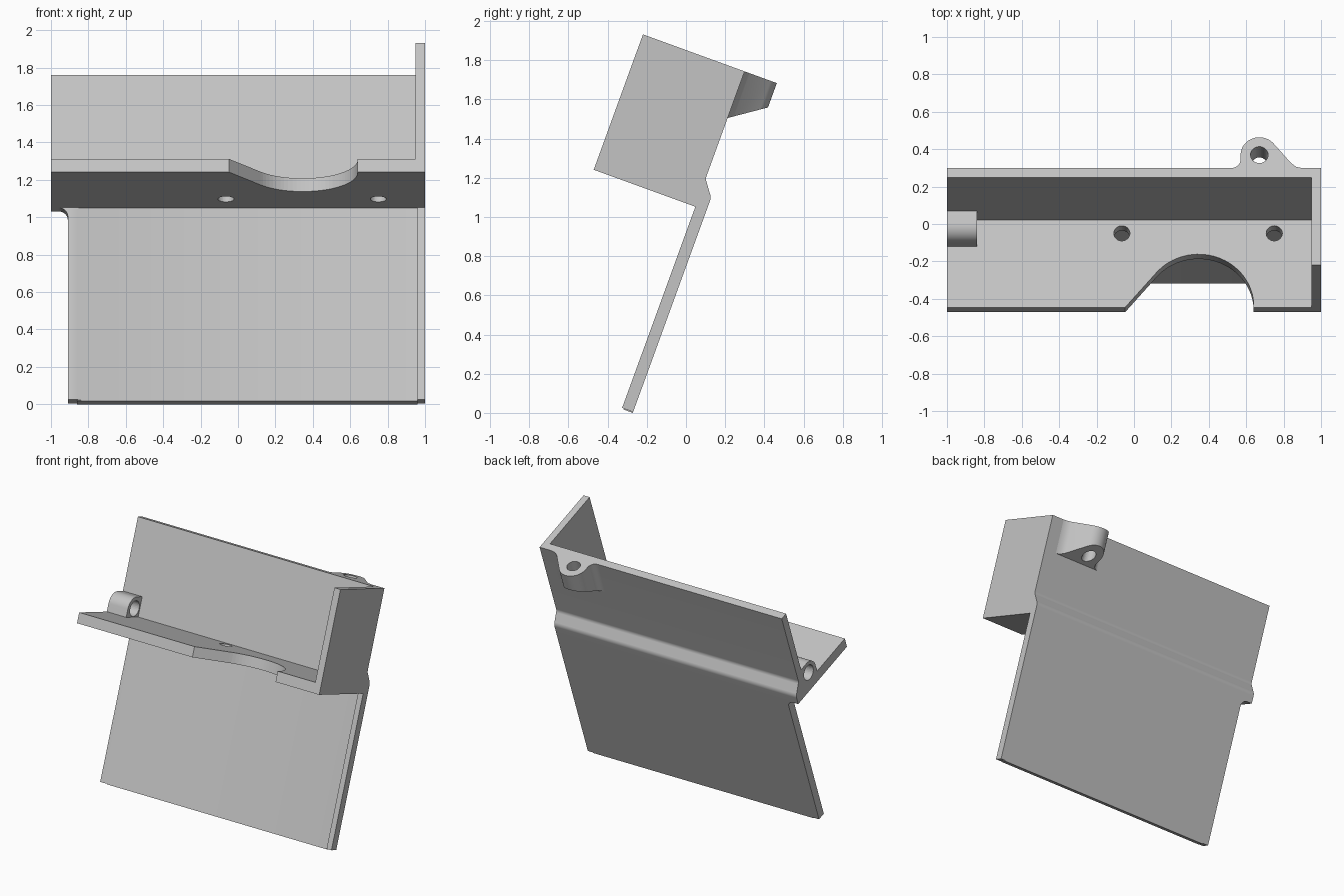
import bpy, bmesh, math
from mathutils import Matrix

cube = bpy.data.objects.get("Cube")
if cube:
    bpy.data.objects.remove(cube, do_unlink=True)

# Everything is built upright (x, u = depth, v = height), then leaned back
TILT = Matrix.Rotation(math.radians(-20), 4, 'X')

grey = bpy.data.materials.new("light grey")
grey.use_nodes = True
grey.diffuse_color = (0.55, 0.55, 0.55, 1)
grey.node_tree.nodes["Principled BSDF"].inputs["Base Color"].default_value = grey.diffuse_color


def arc(cx, cy, r, a0, a1, n=12):
    """Points on an arc, angles in degrees."""
    angles = [math.radians(a0 + (a1 - a0) * i / n) for i in range(n + 1)]
    return [(cx + r * math.cos(a), cy + r * math.sin(a)) for a in angles]


def circle(cx, cy, r, n=32):
    return arc(cx, cy, r, 0, 360, n)[:-1]


def prism(name, outline, axis, lo, hi, slope=None):
    """Extrude an outline along x, u or v; slope resets the height of the low end."""
    place = {'x': lambda a, b, t: (t, a, b),
             'u': lambda a, b, t: (a, t, b),
             'v': lambda a, b, t: (a, b, t)}[axis]
    bm = bmesh.new()
    low = [bm.verts.new(place(a, b, lo)) for a, b in outline]
    high = [bm.verts.new(place(a, b, hi)) for a, b in outline]
    if slope:
        for v in low:
            v.co.z = slope(v.co.y)
    bm.faces.new(low)
    bm.faces.new(high)
    for i in range(len(low)):
        j = (i + 1) % len(low)
        bm.faces.new((low[i], low[j], high[j], high[i]))
    bmesh.ops.recalc_face_normals(bm, faces=bm.faces)
    mesh = bpy.data.meshes.new(name)
    bm.to_mesh(mesh)
    bm.free()
    mesh.materials.append(grey)
    obj = bpy.data.objects.new(name, mesh)
    bpy.context.collection.objects.link(obj)
    obj.matrix_world = TILT
    return obj


def cut(obj, cutter):
    mod = obj.modifiers.new(cutter.name, 'BOOLEAN')
    mod.operation = 'DIFFERENCE'
    mod.solver = 'EXACT'
    mod.object = cutter
    cutter.hide_render = True
    cutter.hide_viewport = True
    cutter.display_type = 'WIRE'


def box(a0, b0, a1, b1):
    return [(a0, b0), (a1, b0), (a1, b1), (a0, b1)]


FRONT, WALL, BACK, REAR = -0.867, -0.37, -0.315, -0.255
UNDER, SHELF, TOP = 1.005, 1.08, 1.74

# Rounded step where the wall moves back to the lower panel
step = ([(REAR, UNDER)] + arc(REAR - 0.05, 1.06, 0.05, 0, 45)
        + arc(BACK + 0.04, 1.17, 0.04, 225, 180))

# Shelf and upper wall in one L section, and the end plate
bracket = prism("shelf_and_wall", [(FRONT, UNDER)] + step +
                [(BACK, TOP), (WALL, TOP), (WALL, SHELF), (FRONT, SHELF)], 'x', -1, 0.95)
end_plate = prism("end_plate", [(FRONT, UNDER)] + step + [(BACK, TOP), (FRONT, TOP)],
                  'x', 0.95, 1)

# Curved notch in the shelf edge
notch = [(-0.047, FRONT), (-0.047, -1)] + [(0.64, -1)] + arc(0.345, -0.86, 0.295, 0, 140, 32)
cut(bracket, prism("notch_cutter", notch, 'v', 0.9, 1.2))

# Screw holes in the shelf
for side, x in (("right", -0.065), ("left", 0.75)):
    cut(bracket, prism(side + "_hole_cutter", circle(x, -0.446, 0.043), 'v', 0.9, 1.2))

# Pivot sleeve in the corner of the shelf
sleeve = prism("pivot_sleeve", [(-0.52, SHELF)] + arc(-0.435, 1.137, 0.085, 180, 90, 16)
               + [(WALL, 1.222), (WALL, SHELF)], 'x', -1, -0.84)
cut(sleeve, prism("sleeve_cutter", circle(-0.435, 1.14, 0.055), 'x', -1.1, -0.7))

# Lower panel with a raised strip along each side
section = [(-0.91, BACK), (-0.86, BACK), (-0.84, -0.305), (0.96, -0.305),
           (0.96, BACK), (1, BACK), (1, REAR), (-0.91, REAR)]
prism("lower_panel", section, 'v', -0.088, UNDER)
prism("panel_tongue", box(-0.86, -0.305, 0.96, REAR), 'v', -0.093, -0.088)
prism("panel_corner_fillet", [(-0.91, UNDER)] + arc(-0.96, UNDER - 0.05, 0.05, 90, 0),
      'u', BACK, REAR)

# Hanging lug behind the wall, with a sloping underside
lug_outline = ([(0.9, BACK), (0.868, -0.309), (0.84, -0.287)]
               + arc(0.67, -0.24, 0.1, 40, 180, 28)
               + arc(0.52, -0.265, 0.05, 0, -90))
lug = prism("hanging_lug", lug_outline, 'v', 1.487, TOP,
            slope=lambda u: 1.487 + 0.69 * (u - BACK))
cut(lug, prism("lug_cutter", circle(0.67, -0.24, 0.047), 'v', 1.3, 1.9))

# Smooth the curves, keep the edges sharp
for obj in list(bpy.context.collection.objects):
    if obj.type == 'MESH' and not obj.hide_render:
        bpy.ops.object.select_all(action='DESELECT')
        obj.select_set(True)
        bpy.context.view_layer.objects.active = obj
        bpy.ops.object.shade_smooth_by_angle(angle=math.radians(30))
